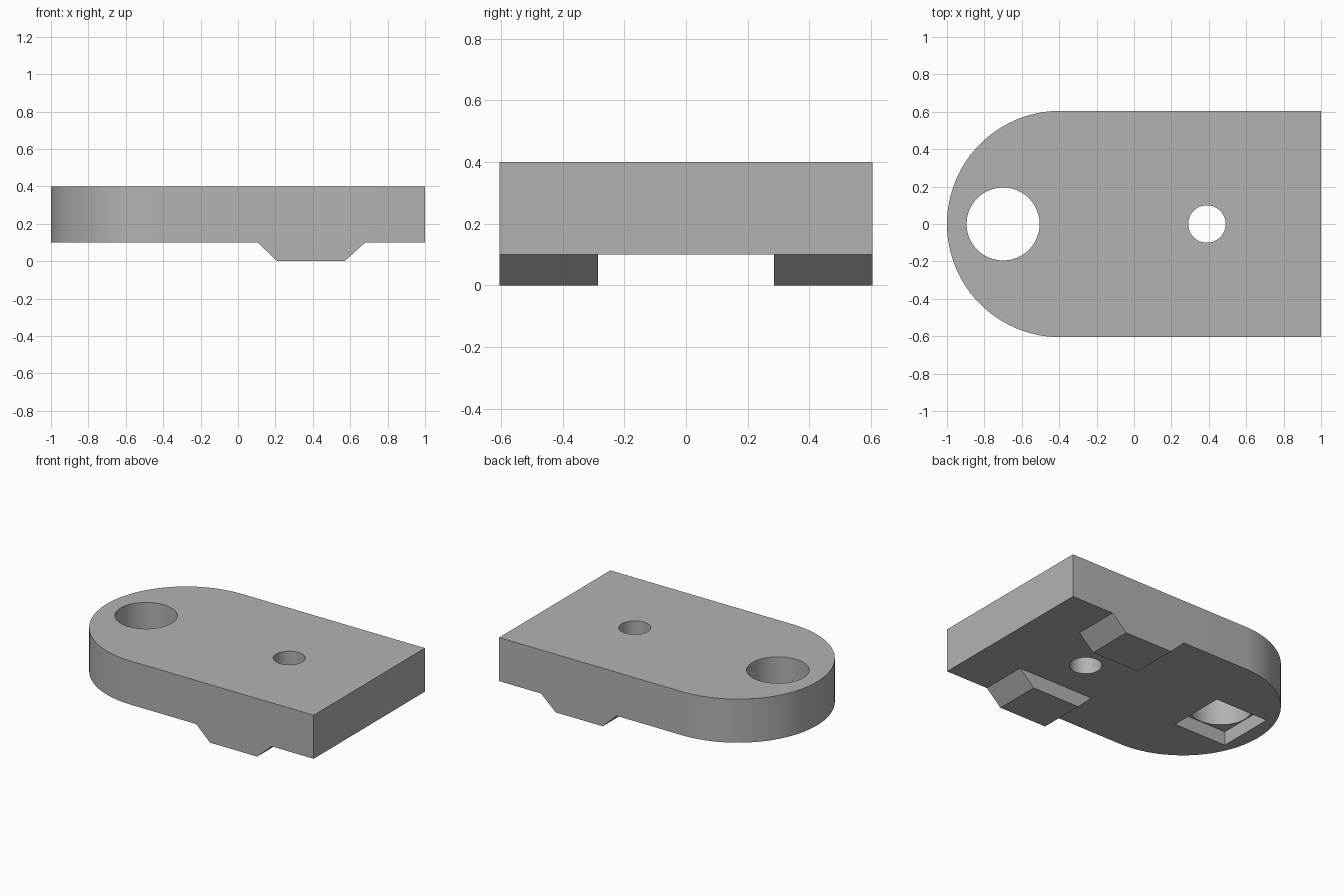
import bpy, bmesh
from math import pi, cos, sin, radians

if "Cube" in bpy.data.objects:
    bpy.data.objects.remove(bpy.data.objects["Cube"], do_unlink=True)

HALF = 0.605       # half width of the plate, also the radius of its round end
BASE, TOP = 0.1, 0.4
HOLE_X, BOLT_X = -0.7, 0.39

grey = bpy.data.materials.new("machined grey")
grey.use_nodes = True
colour = (0.45, 0.45, 0.45, 1)
grey.diffuse_color = colour
grey.node_tree.nodes["Principled BSDF"].inputs["Base Color"].default_value = colour


def prism(name, points, offset):
    """Extrude a closed outline along an offset vector."""
    bm = bmesh.new()
    face = bm.faces.new([bm.verts.new(p) for p in points])
    new = bmesh.ops.extrude_face_region(bm, geom=[face])["geom"]
    bmesh.ops.translate(bm, vec=offset,
                        verts=[v for v in new if isinstance(v, bmesh.types.BMVert)])
    bmesh.ops.recalc_face_normals(bm, faces=bm.faces)
    mesh = bpy.data.meshes.new(name)
    bm.to_mesh(mesh)
    bm.free()
    mesh.materials.append(grey)
    obj = bpy.data.objects.new(name, mesh)
    bpy.context.collection.objects.link(obj)
    return obj


def circle(x, radius, z, count=64):
    return [(x + radius * cos(2 * pi * i / count), radius * sin(2 * pi * i / count), z)
            for i in range(count)]


def select_only(obj):
    bpy.ops.object.select_all(action="DESELECT")
    obj.select_set(True)
    bpy.context.view_layer.objects.active = obj


def cut(target, cutter):
    mod = target.modifiers.new("cut", "BOOLEAN")
    mod.operation, mod.solver, mod.object = "DIFFERENCE", "EXACT", cutter
    select_only(target)
    bpy.ops.object.modifier_apply(modifier=mod.name)
    bpy.data.objects.remove(cutter, do_unlink=True)


# Plate with one rounded end
STEPS = 48
outline = [(1, -HALF, BASE), (1, HALF, BASE)]
for i in range(STEPS + 1):
    a = pi / 2 + pi * i / STEPS
    outline.append((HALF - 1 + HALF * cos(a), HALF * sin(a), BASE))
plate = prism("plate", outline, (0, 0, TOP - BASE))

# Through holes
cut(plate, prism("large_hole_cutter", circle(HOLE_X, 0.195, 0), (0, 0, 1)))
cut(plate, prism("small_hole_cutter", circle(BOLT_X, 0.1, 0), (0, 0, 1)))

# Square recess below the large hole
s = 0.2
square = [(HOLE_X + i * s, j * s, 0) for i, j in ((-1, -1), (1, -1), (1, 1), (-1, 1))]
cut(plate, prism("recess_cutter", square, (0, 0, BASE + 0.095)))

select_only(plate)
bpy.ops.object.shade_smooth_by_angle(angle=radians(30))

# Tapered feet along both long edges
INNER = 0.285
for name, y in (("front_foot", -HALF), ("back_foot", INNER)):
    prism(name, [(0.105, y, BASE), (0.21, y, 0), (0.57, y, 0), (0.68, y, BASE)],
          (0, HALF - INNER, 0))
